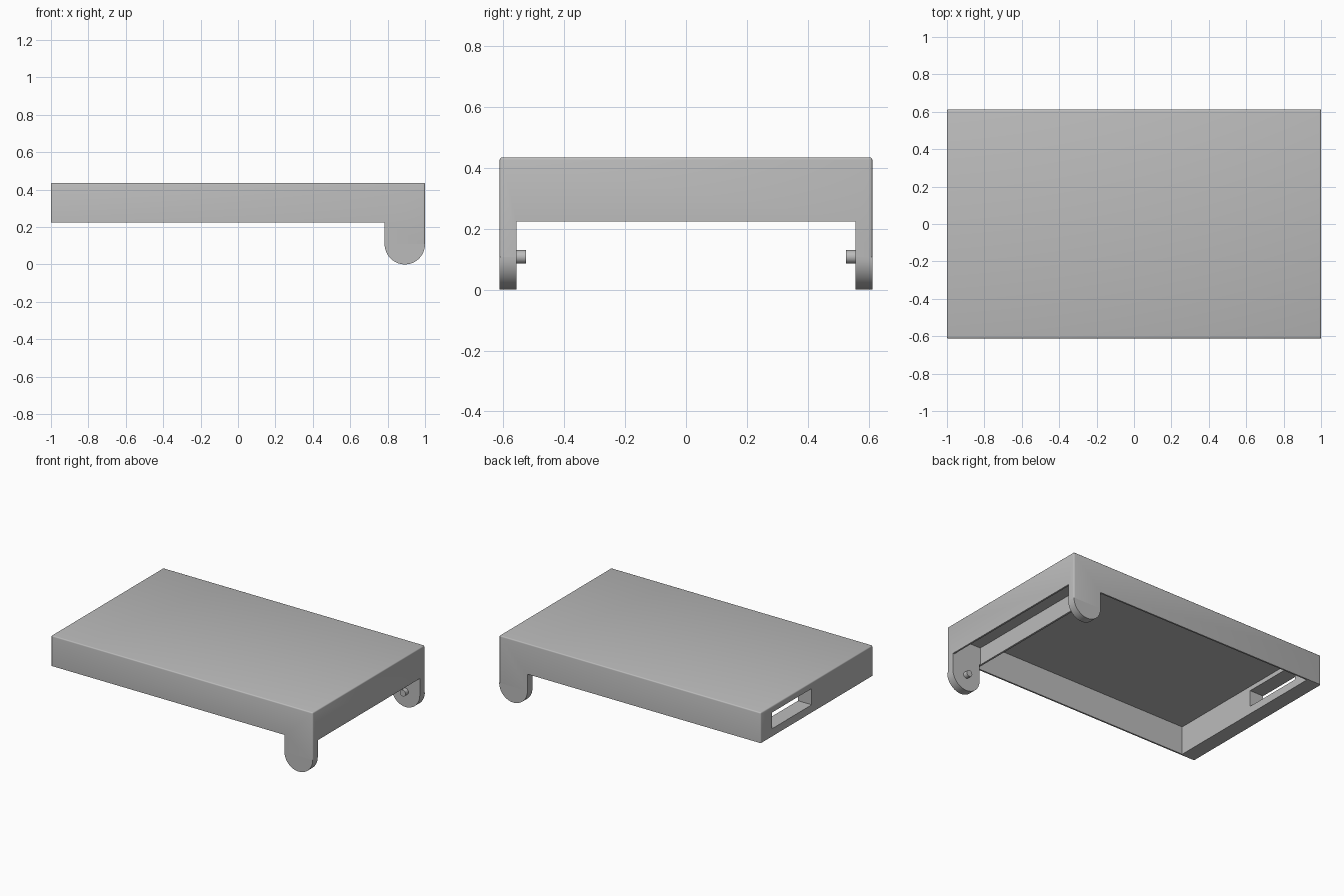
import bpy, bmesh, math

if "Cube" in bpy.data.objects:
    bpy.data.objects.remove(bpy.data.objects["Cube"], do_unlink=True)

grey = bpy.data.materials.new("plain_grey")
grey.use_nodes = True
grey.diffuse_color = (0.5, 0.5, 0.5, 1)
grey.node_tree.nodes["Principled BSDF"].inputs["Base Color"].default_value = (0.5, 0.5, 0.5, 1)

HALF_W = 0.612          # half depth in y
TOP, RIM = 0.435, 0.225  # top and lower rim heights
LEG_R = 0.108
LEG_X = 1 - LEG_R
LEG_IN = 0.557          # inner face of the legs


def add_object(name, bm):
    bmesh.ops.recalc_face_normals(bm, faces=bm.faces)
    mesh = bpy.data.meshes.new(name)
    bm.to_mesh(mesh)
    bm.free()
    obj = bpy.data.objects.new(name, mesh)
    bpy.context.collection.objects.link(obj)
    mesh.materials.append(grey)
    return obj


def box_mesh(x0, x1, y0, y1, z0, z1):
    bm = bmesh.new()
    bmesh.ops.create_cube(bm, size=1)
    for v in bm.verts:
        v.co.x = x1 if v.co.x > 0 else x0
        v.co.y = y1 if v.co.y > 0 else y0
        v.co.z = z1 if v.co.z > 0 else z0
    return bm


def activate(obj):
    bpy.ops.object.select_all(action='DESELECT')
    obj.select_set(True)
    bpy.context.view_layer.objects.active = obj


def cut(obj, *bounds):
    cutter = add_object("cutter", box_mesh(*bounds))
    cutter.hide_render = True
    mod = obj.modifiers.new("cut", 'BOOLEAN')
    mod.operation, mod.solver, mod.object = 'DIFFERENCE', 'EXACT', cutter
    activate(obj)
    bpy.ops.object.modifier_apply(modifier=mod.name)
    bpy.data.objects.remove(cutter, do_unlink=True)


# Tray body: block with softened top and upright edges
bm = box_mesh(-1, 1, -HALF_W, HALF_W, LEG_R, TOP)
edges = [e for e in bm.edges if max(v.co.z for v in e.verts) > 0.4]
bmesh.ops.bevel(bm, geom=edges, offset=0.008, segments=3, profile=0.5, affect='EDGES')
tray = add_object("tray_body", bm)

# Space under the rim and between the legs
cut(tray, -1.1, 1 - 2 * LEG_R, -1, 1, 0, RIM)
cut(tray, 0.7, 1.1, -LEG_IN, LEG_IN, 0, RIM)
# Main hollow, hinge recess and handle slot
cut(tray, -0.895, 0.765, -0.601, 0.601, 0, 0.42)
cut(tray, 0.778, 0.988, -LEG_IN, LEG_IN, 0, 0.345)
cut(tray, -1.1, -0.8, 0.055, 0.49, 0.278, 0.39)

# Rounded leg ends and hinge pegs, mirrored front to back
for side, label in ((-1, "front"), (1, "back")):
    bm = bmesh.new()
    steps = 32
    arc = [bm.verts.new((LEG_X + LEG_R * math.cos(math.pi * (1 + i / steps)),
                         side * LEG_IN,
                         LEG_R + LEG_R * math.sin(math.pi * (1 + i / steps))))
           for i in range(steps + 1)]
    face = bm.faces.new(arc)
    ext = bmesh.ops.extrude_face_region(bm, geom=[face])
    for v in ext["geom"]:
        if isinstance(v, bmesh.types.BMVert):
            v.co.y = side * HALF_W
    leg = add_object(label + "_leg_end", bm)

    bpy.ops.mesh.primitive_cylinder_add(
        vertices=32, radius=0.022, depth=0.05,
        location=(LEG_X, side * 0.55, LEG_R), rotation=(math.pi / 2, 0, 0))
    peg = bpy.context.object
    peg.name = label + "_hinge_peg"
    peg.data.materials.append(grey)
    for obj in (leg, peg):
        activate(obj)
        bpy.ops.object.shade_smooth_by_angle(angle=math.radians(35))

activate(tray)
bpy.ops.object.shade_smooth_by_angle(angle=math.radians(35))
